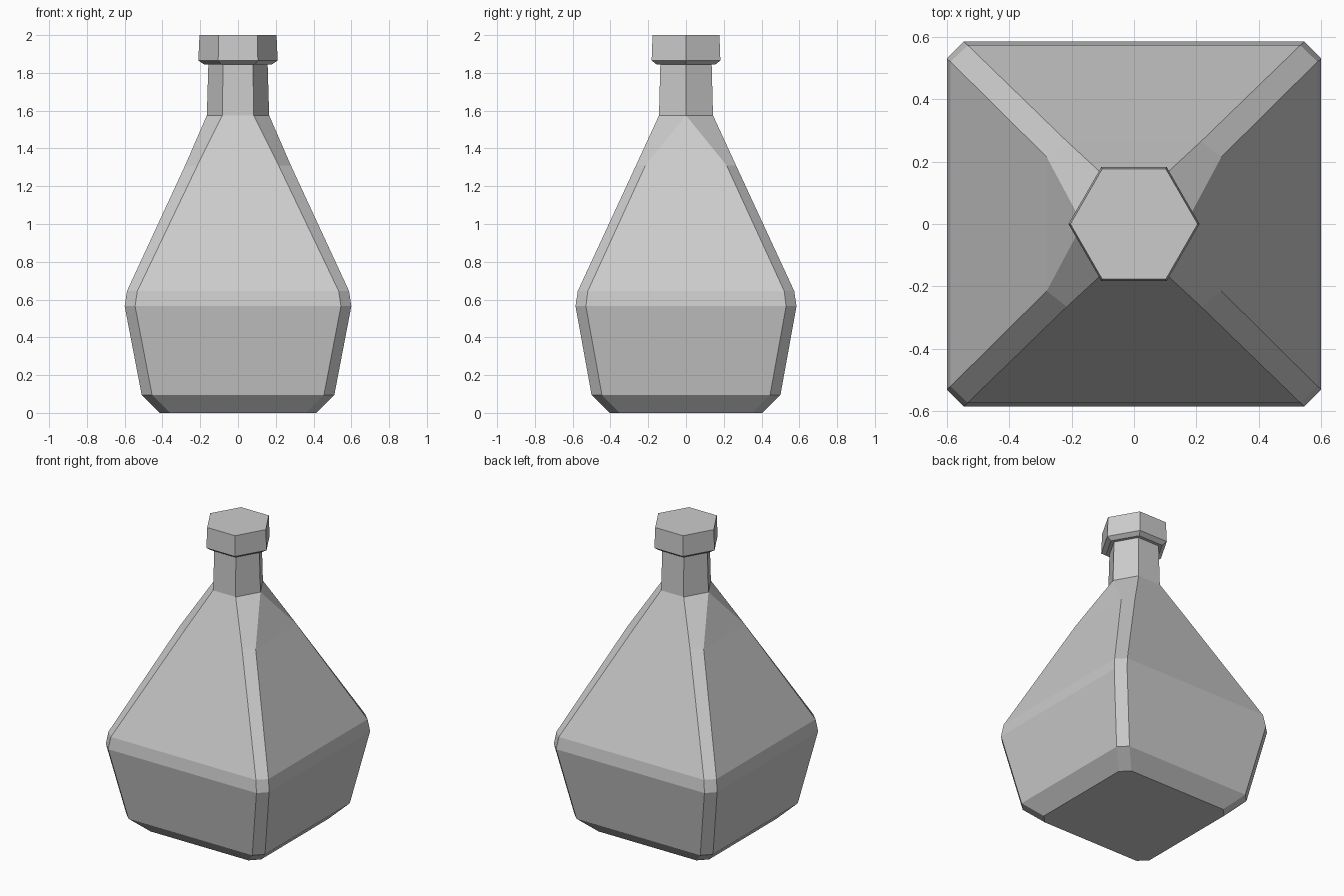
import bpy
import bmesh

cube = bpy.data.objects.get("Cube")
if cube:
    bpy.data.objects.remove(cube, do_unlink=True)

grey = bpy.data.materials.new("plain grey")
grey.use_nodes = True
colour = (0.6, 0.6, 0.6, 1)
grey.diffuse_color = colour
grey.node_tree.nodes["Principled BSDF"].inputs["Base Color"].default_value = colour


def loft(name, rings, close_bottom=False, close_top=False):
    """Bridge chamfered rectangles (half x, half y, front edge x, side edge y, z).
    A side edge of zero makes the ring a hexagon."""
    bm = bmesh.new()
    loops = []
    for hx, hy, ix, iy, z in rings:
        corners = [(hx, -iy), (hx, iy), (ix, hy), (-ix, hy),
                   (-hx, iy), (-hx, -iy), (-ix, -hy), (ix, -hy)]
        loops.append([bm.verts.new((x, y, z)) for x, y in corners])
    for low, high in zip(loops, loops[1:]):
        for i in range(len(low)):
            j = (i + 1) % len(low)
            bm.faces.new((low[i], low[j], high[j], high[i]))
    if close_bottom:
        bm.faces.new(loops[0][::-1])
    if close_top:
        bm.faces.new(loops[-1])
    bmesh.ops.remove_doubles(bm, verts=bm.verts, dist=0.0001)
    bmesh.ops.recalc_face_normals(bm, faces=bm.faces)
    mesh = bpy.data.meshes.new(name)
    bm.to_mesh(mesh)
    bm.free()
    mesh.materials.append(grey)
    obj = bpy.data.objects.new(name, mesh)
    bpy.context.collection.objects.link(obj)
    return obj


# Square body with chamfered corners, tapering into the hexagonal neck
loft("bottle_body", [
    (0.415, 0.405, 0.36, 0.35, 0),
    (0.51, 0.50, 0.455, 0.445, 0.095),
    (0.60, 0.585, 0.545, 0.53, 0.565),
    (0.588, 0.573, 0.533, 0.52, 0.645),
    (0.28, 0.265, 0.215, 0.215, 1.31),
    (0.165, 0.143, 0.083, 0, 1.575),
], close_bottom=True)

# Hexagonal neck
loft("bottle_neck", [
    (0.165, 0.143, 0.083, 0, 1.575),
    (0.157, 0.136, 0.079, 0, 1.845),
])

# Hexagonal stopper with a bevelled underside
loft("bottle_stopper", [
    (0.157, 0.136, 0.079, 0, 1.845),
    (0.18, 0.156, 0.09, 0, 1.845),
    (0.21, 0.182, 0.105, 0, 1.865),
    (0.204, 0.177, 0.102, 0, 2.0),
], close_top=True)
